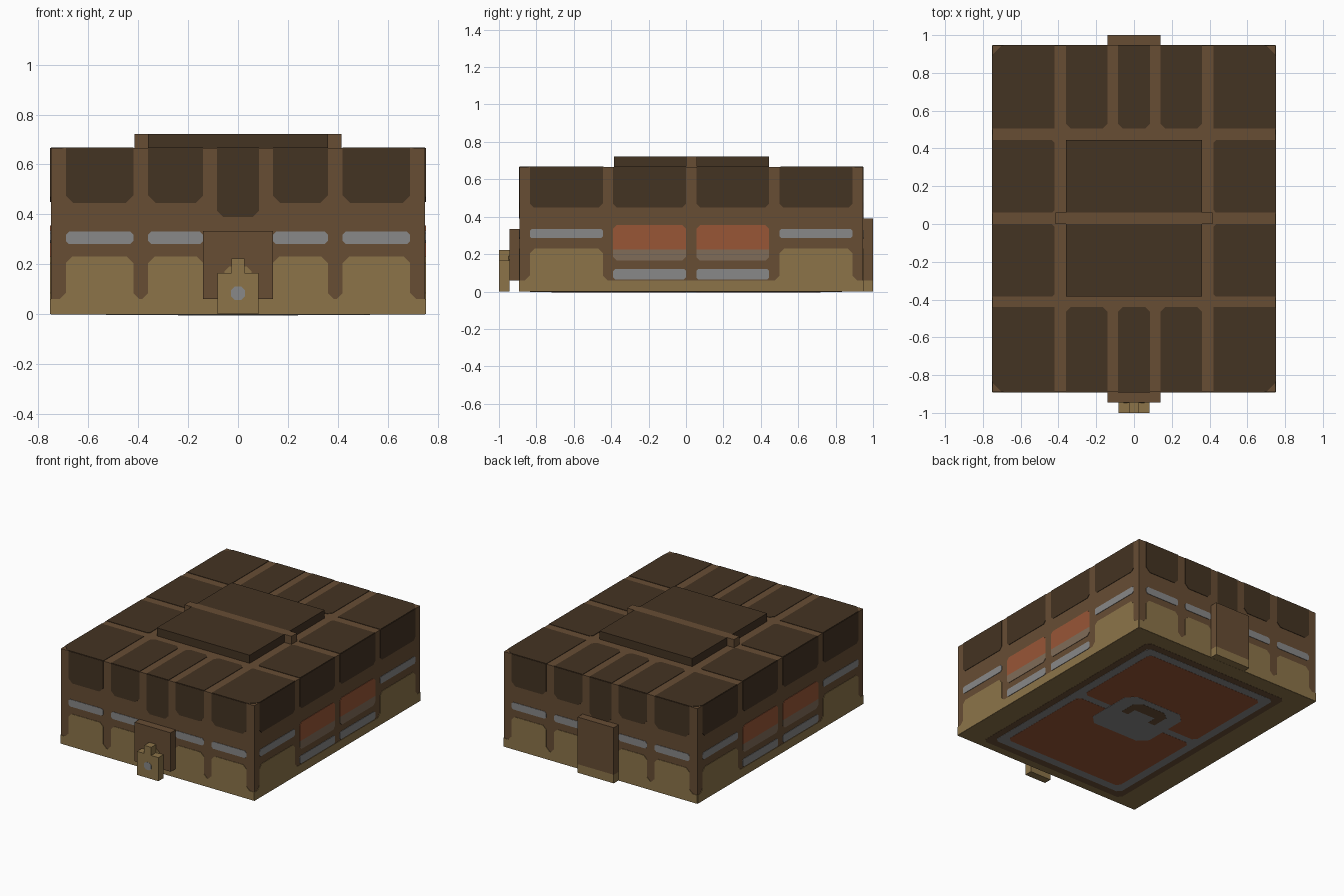
import bpy, bmesh
from mathutils import Vector

if "Cube" in bpy.data.objects:
    bpy.data.objects.remove(bpy.data.objects["Cube"])


def material(name, hexcode):
    srgb = [int(hexcode[i:i + 2], 16) / 255 for i in (0, 2, 4)]
    col = [c / 12.92 if c < 0.04 else ((c + 0.055) / 1.055) ** 2.4 for c in srgb] + [1]
    m = bpy.data.materials.new(name)
    m.use_nodes = True
    m.diffuse_color = col
    m.node_tree.nodes["Principled BSDF"].inputs["Base Color"].default_value = col
    return m


FRAME = material("frame brown", "674D34")
DARK = material("dark brown", "443322")
TAN = material("tan", "8C7449")
RUST = material("rust orange", "985636")
GREY = material("grey", "888888")
TAUPE = material("taupe", "806C58")

W, FRONT, BACK, H = 0.75, -0.89, 0.945, 0.665
T = 0.003

# Each wall maps flat (u, v) coordinates plus an outward distance d to space
WALLS = {
    "front": lambda u, v, d: (u, FRONT - d, v),
    "back": lambda u, v, d: (u, BACK + d, v),
    "right": lambda u, v, d: (-W - d, u, v),
    "left": lambda u, v, d: (W + d, u, v),
    "top": lambda u, v, d: (u, v, H + d),
    "bottom": lambda u, v, d: (u, v, -d),
}


def finish(name, bm, mat):
    bmesh.ops.recalc_face_normals(bm, faces=bm.faces)
    mesh = bpy.data.meshes.new(name)
    bm.to_mesh(mesh)
    bm.free()
    mesh.materials.append(mat)
    ob = bpy.data.objects.new(name, mesh)
    bpy.context.collection.objects.link(ob)
    return ob


def box(name, x0, x1, y0, y1, z0, z1, mat):
    bm = bmesh.new()
    bmesh.ops.create_cube(bm, size=1)
    for v in bm.verts:
        v.co = Vector((x0 if v.co.x < 0 else x1, y0 if v.co.y < 0 else y1,
                       z0 if v.co.z < 0 else z1))
    return finish(name, bm, mat)


def plates(name, wall, polys, mat, start=0.0, thick=T):
    """Thin plates lying on a wall, one for each outline."""
    place = WALLS[wall]
    bm = bmesh.new()
    for pts in polys:
        lo = [bm.verts.new(place(u, v, start)) for u, v in pts]
        hi = [bm.verts.new(place(u, v, start + thick)) for u, v in pts]
        bm.faces.new(hi)
        bm.faces.new(lo[::-1])
        for i in range(len(pts)):
            j = (i + 1) % len(pts)
            bm.faces.new((lo[i], lo[j], hi[j], hi[i]))
    return finish(wall + "_" + name, bm, mat)


def panel(u0, u1, v0, v1, c=0.025, cut="abcd"):
    """Rectangle with cut corners: a, b, c, d run round from low left."""
    corners = [("a", u0, v0, 1, 1), ("b", u1, v0, -1, 1),
               ("c", u1, v1, -1, -1), ("d", u0, v1, 1, -1)]
    pts = []
    for key, u, v, su, sv in corners:
        if key not in cut:
            pts.append((u, v))
        elif key in "ac":
            pts += [(u, v + sv * c), (u + su * c, v)]
        else:
            pts += [(u + su * c, v), (u, v + sv * c)]
    return pts


def skirt(u0, u1, bays, base=0.06, top=0.23, c=0.025):
    """Base band rising into a cut-cornered field in each bay."""
    pts = [(u0, 0), (u0, base)]
    for a, b in bays:
        pts += [(a - c, base), (a, base + c), (a, top - c), (a + c, top),
                (b - c, top), (b, top - c), (b, base + c), (b + c, base)]
    return pts + [(u1, base), (u1, 0)]


# Body
box("body", -W, W, FRONT, BACK, 0, H, FRAME)

# Front and back wall panels
bays = [(-0.69, -0.42), (-0.36, -0.14), (0.14, 0.36), (0.42, 0.69)]
for wall in ("front", "back"):
    upper = [panel(a, b, 0.445, H, 0.03, "ab") for a, b in bays]
    upper.append(panel(-0.085, 0.085, 0.39, H, 0.025, "ab"))
    plates("upper_panels", wall, upper, DARK)
    plates("metal_strips", wall, [panel(a, b, 0.28, 0.33, 0.012) for a, b in bays], GREY)
    plates("lower_skirt", wall, [skirt(-W, W, bays)], TAN)

# Side wall panels
outer = [(-0.835, -0.445), (0.5, 0.89)]
inner = [(-0.39, 0), (0.055, 0.445)]
for wall in ("right", "left"):
    plates("upper_panels", wall,
           [panel(a, b, 0.45, H, 0.02, "ab") for a, b in outer + inner], DARK)
    plates("metal_strips", wall,
           [panel(a, b, 0.285, 0.335, 0.01) for a, b in outer]
           + [panel(a, b, 0.065, 0.12, 0.01) for a, b in inner], GREY)
    plates("lower_skirt", wall, [skirt(FRONT, BACK, outer)], TAN)
    plates("rust_panels", wall,
           [panel(a, b, 0.225, 0.355, 0.02, "cd") for a, b in inner], RUST)
    plates("taupe_panels", wall,
           [panel(a, b, 0.165, 0.225, 0.02, "ab") for a, b in inner], TAUPE)

# Lid panels, running out to the edges
lid = []
near, far = (FRONT, -0.44), (0.505, BACK)
columns = [(-0.36, -0.14), (-0.085, 0.085), (0.14, 0.36)]
for a, b in columns:
    lid.append(panel(a, b, *near, 0.025, "cd"))
    lid.append(panel(a, b, *far, 0.025, "ab"))
lid += [panel(-W, -0.42, *near, 0.05, "a"), panel(0.42, W, *near, 0.05, "b"),
        panel(-W, -0.42, *far, 0.05, "d"), panel(0.42, W, *far, 0.05, "c")]
for v0, v1 in ((-0.385, 0), (0.06, 0.445)):
    lid += [panel(-W, -0.42, v0, v1, 0.015, "bc"), panel(0.42, W, v0, v1, 0.015, "ad")]
plates("lid_panels", "top", lid, DARK)

# Raised lid block with a cross bar
box("raised_panel_front", -0.36, 0.36, -0.385, 0, H, 0.722, DARK)
box("raised_panel_back", -0.36, 0.36, 0.06, 0.445, H, 0.722, DARK)
box("lid_cross_bar", -0.415, 0.415, 0, 0.06, H, 0.722, FRAME)

# Front clasp and lock
box("clasp", -0.14, 0.14, -0.945, FRONT, 0.06, 0.333, FRAME)
box("lock", -0.083, 0.083, -1, -0.945, 0, 0.165, TAN)
box("lock_tab", -0.027, 0.027, -1, -0.945, 0.165, 0.222, TAN)
plates("lock_backing", "front", [panel(-0.055, 0.055, 0.16, 0.19, 0.02, "cd")], TAN, start=0.055)
plates("keyhole", "front", [panel(-0.028, 0.028, 0.057, 0.11, 0.014)], GREY, start=0.108)

# Rear hinge
box("hinge", -0.14, 0.14, BACK, 1, 0.06, 0.39, FRAME)
box("hinge_foot", -0.14, 0.14, BACK, 1, 0, 0.06, TAN)

# Underside: layered frames, two rust fields and a central crest
plates("base", "bottom", [panel(-W, W, FRONT, BACK, cut="")], TAN, thick=0.001)
plates("border", "bottom", [panel(-0.58, 0.58, -0.835, 0.835)], FRAME, thick=0.002)
plates("metal_frame", "bottom", [panel(-0.53, 0.53, -0.78, 0.78)], GREY, thick=0.003)
plates("rust_fields", "bottom", [panel(-0.47, 0.47, -0.72, 0), panel(-0.47, 0.47, 0.055, 0.72)],
       RUST, thick=0.004)
plates("crest", "bottom", [panel(-0.24, 0.24, -0.19, 0.25, 0.06)], GREY, thick=0.005)
arch = [(-0.14, 0.04), (-0.14, 0.16), (-0.09, 0.2), (0.09, 0.2), (0.14, 0.16),
        (0.14, 0.04), (0.085, 0.04), (0.085, 0.11), (-0.085, 0.11), (-0.085, 0.04)]
plates("crest_arch", "bottom", [arch], FRAME, thick=0.006)
